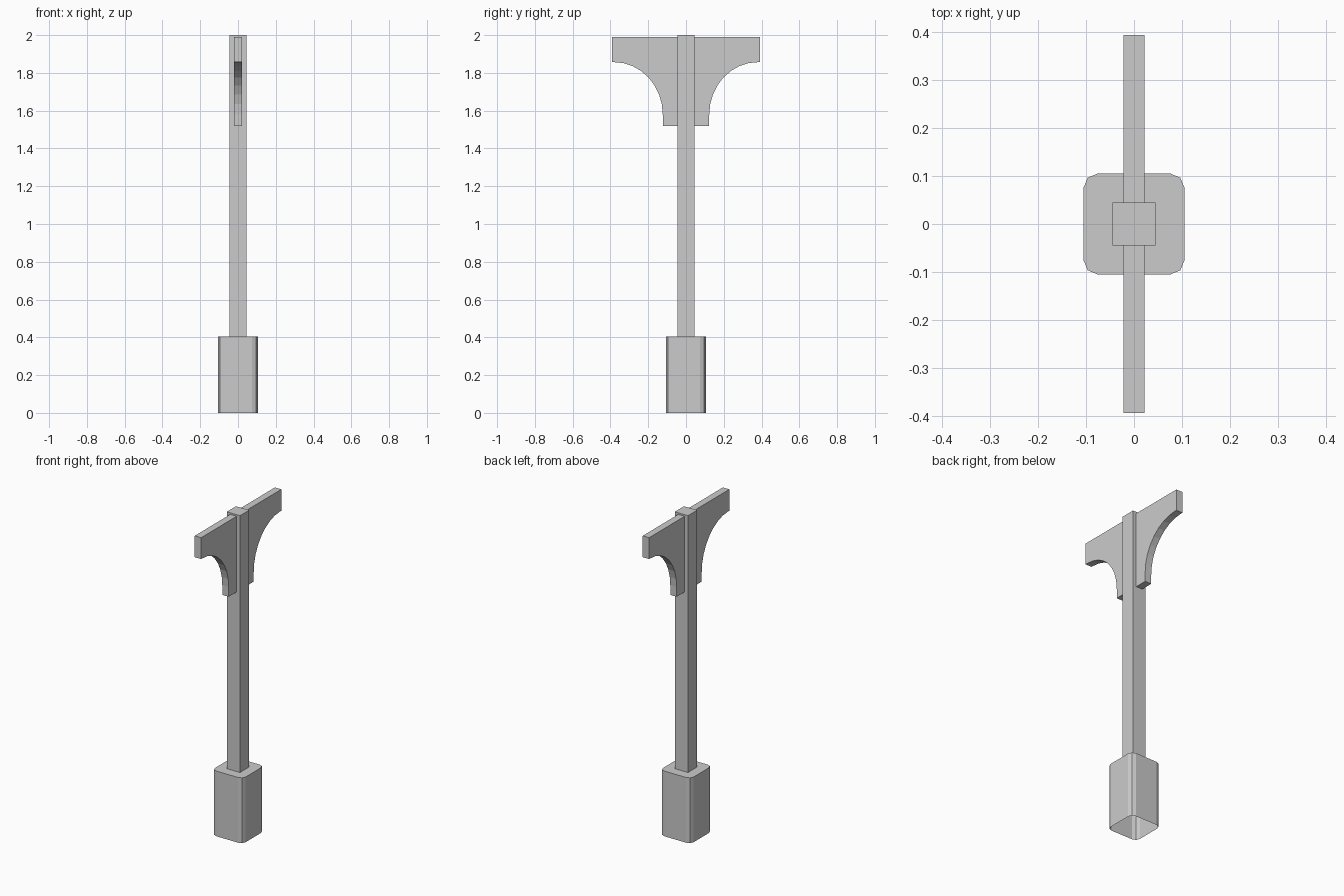
import bpy
import bmesh
from math import sin, cos, pi

cube = bpy.data.objects.get("Cube")
if cube:
    bpy.data.objects.remove(cube, do_unlink=True)

grey = bpy.data.materials.new("plain grey")
grey.use_nodes = True
colour = (0.6, 0.6, 0.6, 1)
grey.diffuse_color = colour
grey.node_tree.nodes["Principled BSDF"].inputs["Base Color"].default_value = colour


def finish(bm, name):
    bmesh.ops.recalc_face_normals(bm, faces=bm.faces)
    mesh = bpy.data.meshes.new(name)
    bm.to_mesh(mesh)
    bm.free()
    mesh.materials.append(grey)
    obj = bpy.data.objects.new(name, mesh)
    bpy.context.collection.objects.link(obj)
    return obj


def box(half, bottom, top):
    bm = bmesh.new()
    bmesh.ops.create_cube(bm, size=1)
    for v in bm.verts:
        v.co.x *= 2 * half
        v.co.y *= 2 * half
        v.co.z = top if v.co.z > 0 else bottom
    return bm


# Base sleeve: rounded upright corners, open underneath
BASE_TOP = 0.405
bm = box(0.105, 0, BASE_TOP)
upright = [e for e in bm.edges if abs(e.verts[0].co.z - e.verts[1].co.z) > 0.1]
bmesh.ops.bevel(bm, geom=upright, offset=0.03, segments=2, profile=0.5,
                affect='EDGES')
bm.normal_update()
under = [f for f in bm.faces if f.normal.z < -0.9]
bmesh.ops.delete(bm, geom=under, context='FACES_ONLY')
finish(bm, "base_sleeve")

# Square post
finish(box(0.045, BASE_TOP, 2), "post")

# Double-armed bracket: half profile in (y, z) with a concave curve, mirrored
ARM, STEM, THICK = 0.393, 0.123, 0.022
ARM_Z, STEM_Z, TOP_Z = 1.857, 1.52, 1.99
RY, RZ, STEPS = 0.258, 0.277, 8
half = [(ARM, TOP_Z), (ARM, ARM_Z)]
for i in range(STEPS + 1):
    a = i / STEPS * pi / 2
    half.append((STEM + RY * (1 - sin(a)), ARM_Z - RZ * (1 - cos(a))))
half.append((STEM, STEM_Z))
outline = half + [(-y, z) for y, z in reversed(half)]

bm = bmesh.new()
face = bm.faces.new([bm.verts.new((-THICK, y, z)) for y, z in outline])
ext = bmesh.ops.extrude_face_region(bm, geom=[face], use_keep_orig=True)
moved = [g for g in ext["geom"] if isinstance(g, bmesh.types.BMVert)]
bmesh.ops.translate(bm, verts=moved, vec=(2 * THICK, 0, 0))
finish(bm, "top_bracket")
